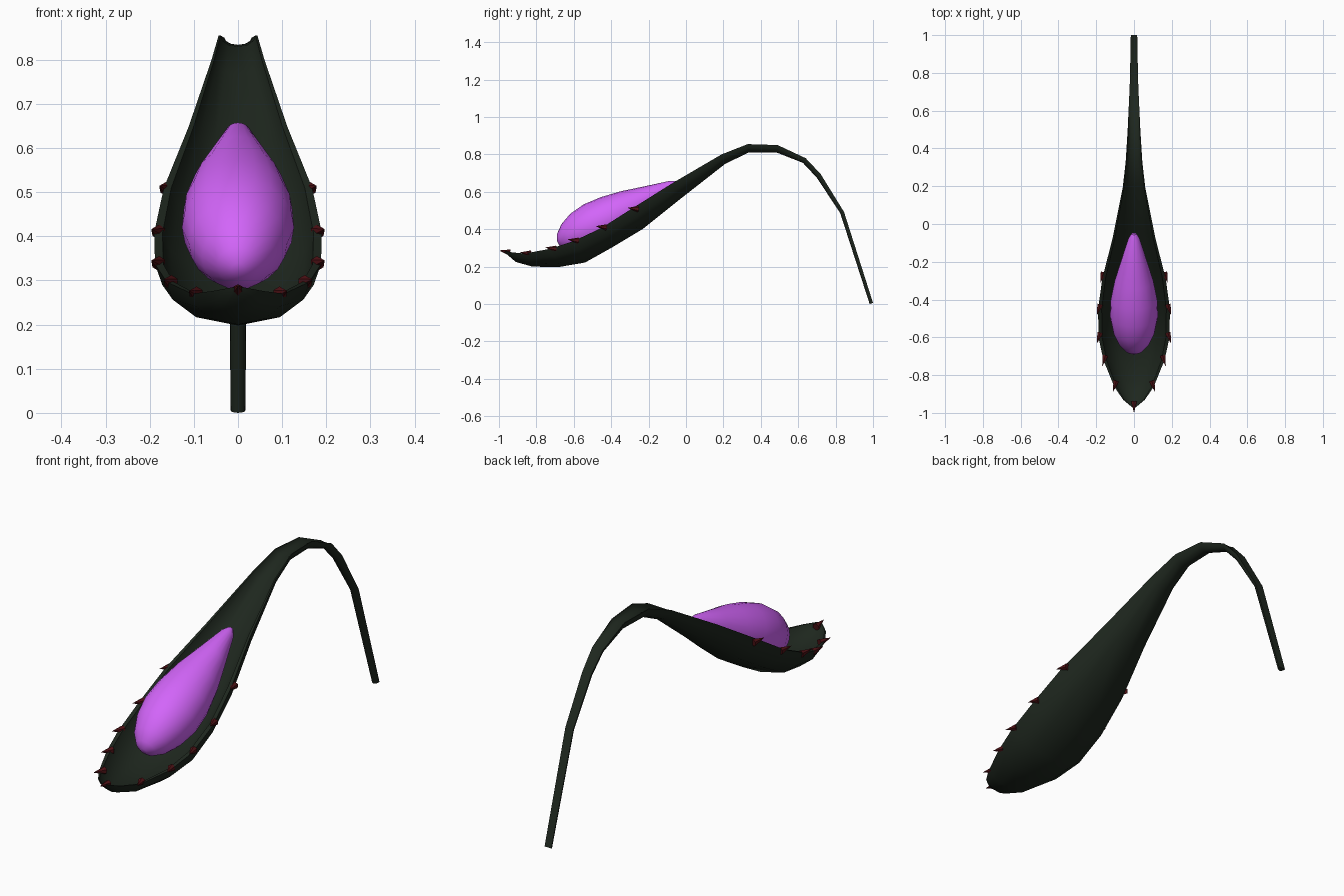
import bpy, bmesh
from math import sin, cos, radians, pi
from mathutils import Vector

if "Cube" in bpy.data.objects:
    bpy.data.objects.remove(bpy.data.objects["Cube"])


def material(name, rgb):
    m = bpy.data.materials.new(name)
    m.diffuse_color = (*rgb, 1)
    m.use_nodes = True
    m.node_tree.nodes["Principled BSDF"].inputs["Base Color"].default_value = m.diffuse_color
    return m


GREEN = material("dark_green", (0.013, 0.02, 0.013))
PURPLE = material("purple", (0.65, 0.13, 0.95))
RED = material("dark_red", (0.08, 0.006, 0.008))


def loft(name, rings, mat, angle):
    """Skin a list of equal closed rings and cap both ends."""
    bm = bmesh.new()
    vs = [[bm.verts.new(p) for p in r] for r in rings]
    n = len(vs[0])
    for a, b in zip(vs, vs[1:]):
        for i in range(n):
            j = (i + 1) % n
            bm.faces.new((a[i], a[j], b[j], b[i]))
    bm.faces.new(vs[0])
    bm.faces.new(vs[-1])
    bmesh.ops.recalc_face_normals(bm, faces=bm.faces)
    me = bpy.data.meshes.new(name)
    bm.to_mesh(me)
    bm.free()
    me.materials.append(mat)
    ob = bpy.data.objects.new(name, me)
    bpy.context.collection.objects.link(ob)
    bpy.ops.object.select_all(action='DESELECT')
    ob.select_set(True)
    bpy.context.view_layer.objects.active = ob
    if angle:
        bpy.ops.object.shade_smooth_by_angle(angle=radians(angle))
    return ob


# Leaf and stem: keel y, keel z, rim y, rim z, half width, inner floor (0 keel .. 1 rim)
LEAF = [
    (-.965, .272, -.970, .285, .010, .5),
    (-.910, .225, -.930, .276, .058, .25),
    (-.820, .200, -.860, .270, .105, .2),
    (-.680, .198, -.720, .297, .162, .15),
    (-.540, .222, -.600, .337, .188, .15),
    (-.400, .300, -.450, .408, .190, .15),
    (-.230, .402, -.290, .510, .168, .2),
    (-.020, .570, -.070, .648, .112, .25),
    (.210, .750, .190, .800, .060, .35),
    (.335, .810, .330, .855, .044, .45),
    (.485, .810, .490, .850, .034, .6),
    (.625, .755, .640, .780, .027, .9),
    (.700, .675, .720, .695, .023, 1),
    (.825, .485, .845, .492, .020, 1),
    (.982, .000, 1.00, .006, .017, 1),
]
rings = []
for ky, kz, ry, rz, w, f in LEAF:
    def point(x, h):
        return Vector((x, ky + (ry - ky) * h, kz + (rz - kz) * h))
    outer = [radians(a) for a in (-90, -66, -36, 0, 36, 66, 90)]
    inner = [radians(a) for a in (90, 62, 32, 0, -32, -62, -90)]
    rings.append([point(w * sin(a), 1 - cos(a)) for a in outer] +
                 [point(w * .9 * sin(a), f + (1 - f) * (1 - cos(a))) for a in inner])
loft("leaf_and_stem", rings, GREEN, 50)

# Teardrop bulb: centre y, centre z, radius, on a sloping axis
BULB = [(-.052, .646, .012), (-.078, .631, .030), (-.2, .565, .070), (-.3, .513, .102),
        (-.4, .462, .123), (-.49, .42, .127), (-.57, .383, .111), (-.63, .353, .082),
        (-.668, .334, .047), (-.684, .326, .015)]
normal = Vector((0, -.45, .89))
rings = []
for y, z, r in BULB:
    rings.append([Vector((0, y, z)) + r * (Vector((cos(t), 0, 0)) + normal * sin(t))
                  for t in (2 * pi * i / 20 for i in range(20))])
loft("bulb", rings, PURPLE, 60)


# Thorns along the rim, pointing forward and slightly outward
def thorn(name, pos, direction):
    d = Vector(direction).normalized()
    rot = d.to_track_quat('Z', 'Y')
    bpy.ops.mesh.primitive_cone_add(vertices=6, radius1=.017, radius2=0, depth=.06, location=pos)
    ob = bpy.context.object
    ob.name = name
    ob.rotation_mode = 'QUATERNION'
    ob.rotation_quaternion = rot
    ob.data.materials.append(RED)


for i, (x, y, z) in enumerate([(.103, -.86, .273), (.160, -.725, .299), (.188, -.605, .342),
                               (.188, -.455, .413), (.170, -.285, .511)]):
    for s, side in ((-1, "left"), (1, "right")):
        thorn(f"thorn_{side}_{i + 1}", (s * x, y, z), (s * .3, -1, .12))
thorn("thorn_tip", (0, -.97, .281), (0, -1, .2))
